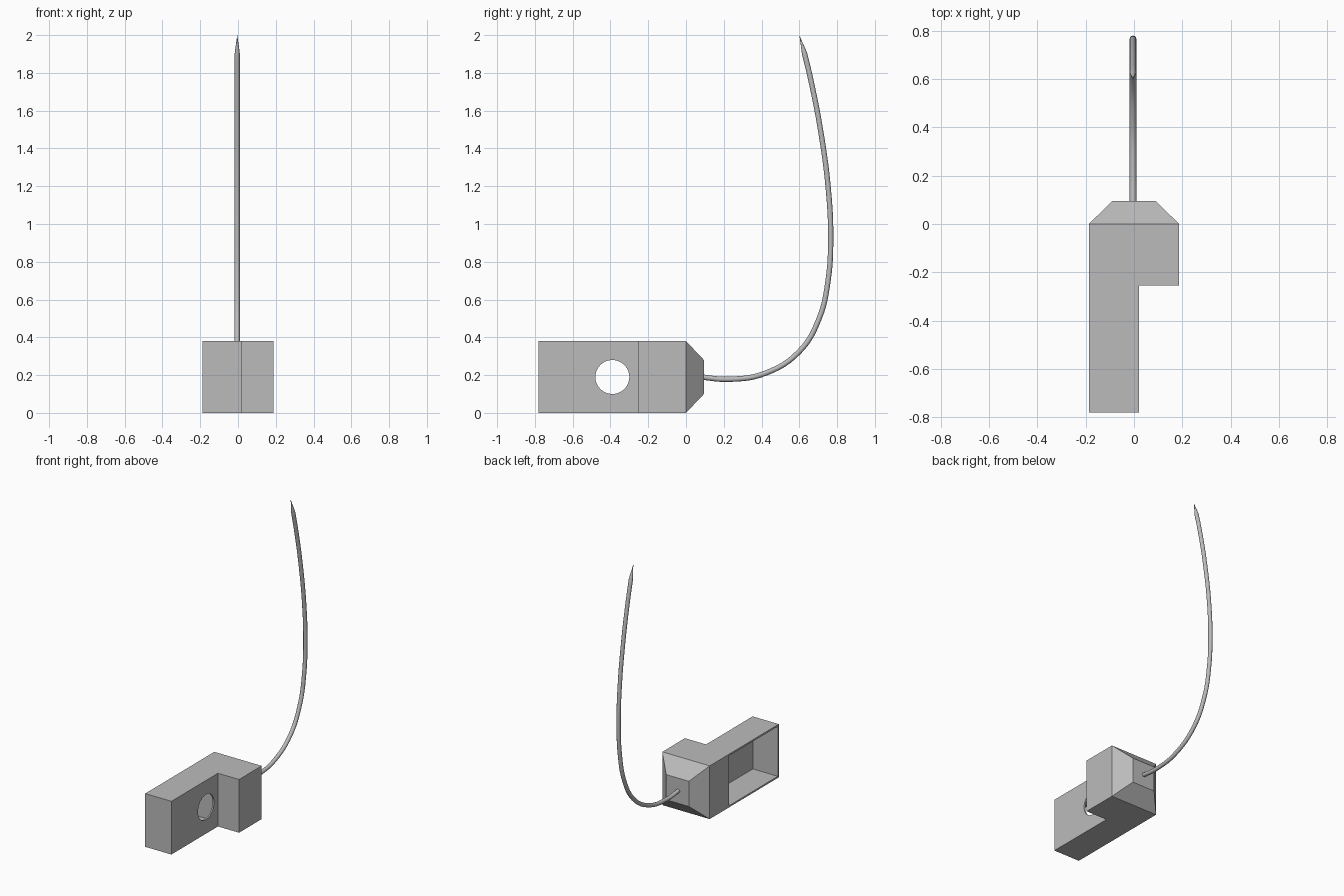
import bpy, bmesh, math
from mathutils import Vector

cube = bpy.data.objects.get("Cube")
if cube:
    bpy.data.objects.remove(cube, do_unlink=True)

GREY = (0.5, 0.5, 0.5, 1)
grey = bpy.data.materials.new("plain grey")
grey.use_nodes = True
grey.diffuse_color = GREY
grey.node_tree.nodes["Principled BSDF"].inputs["Base Color"].default_value = GREY


def add_mesh(name, bm):
    bmesh.ops.recalc_face_normals(bm, faces=bm.faces)
    mesh = bpy.data.meshes.new(name)
    bm.to_mesh(mesh)
    bm.free()
    obj = bpy.data.objects.new(name, mesh)
    bpy.context.collection.objects.link(obj)
    mesh.materials.append(grey)
    return obj


def activate(obj):
    bpy.ops.object.select_all(action="DESELECT")
    obj.select_set(True)
    bpy.context.view_layer.objects.active = obj


def cut(target, cutter):
    cutter.hide_render = True
    activate(target)
    mod = target.modifiers.new("cut", "BOOLEAN")
    mod.operation = "DIFFERENCE"
    mod.solver = "EXACT"
    mod.object = cutter
    bpy.ops.object.modifier_apply(modifier=mod.name)
    bpy.data.objects.remove(cutter, do_unlink=True)


# Stepped mounting block: L-shaped plan, raised to full height
HEIGHT = 0.38
plan = [(-0.187, -0.78), (0.02, -0.78), (0.02, -0.255),
        (0.187, -0.255), (0.187, 0), (-0.187, 0)]
bm = bmesh.new()
base = bm.faces.new([bm.verts.new((x, y, 0)) for x, y in plan])
raised = bmesh.ops.extrude_face_region(bm, geom=[base])["geom"]
bmesh.ops.translate(bm, vec=(0, 0, HEIGHT),
                    verts=[v for v in raised if isinstance(v, bmesh.types.BMVert)])
bmesh.ops.recalc_face_normals(bm, faces=bm.faces)

# Tapered collar drawn out of the back face
back = next(f for f in bm.faces if f.normal.y > 0.9)
collar = bmesh.ops.extrude_discrete_faces(bm, faces=[back])["faces"][0]
for v in collar.verts:
    v.co = Vector((math.copysign(0.09, v.co.x), 0.095,
                   HEIGHT / 2 + math.copysign(0.09, v.co.z - HEIGHT / 2)))
block = add_mesh("mounting_block", bm)

# Open pocket in the side of the arm, leaving thin walls
bm = bmesh.new()
bmesh.ops.create_cube(bm, size=1)
bmesh.ops.scale(bm, vec=(0.4, 0.548, HEIGHT - 0.024), verts=bm.verts)
bmesh.ops.translate(bm, vec=(-0.19, -0.494, HEIGHT / 2), verts=bm.verts)
cut(block, add_mesh("pocket_cutter", bm))

# Round hole through the remaining wall
bpy.ops.mesh.primitive_cylinder_add(vertices=32, radius=0.09, depth=0.2,
                                    location=(0.02, -0.39, HEIGHT / 2),
                                    rotation=(0, math.pi / 2, 0))
hole = bpy.context.object
hole.name = "hole_cutter"
cut(block, hole)

# Curved needle with a pointed tip
path = [(0.06, 0.192), (0.23, 0.178), (0.42, 0.21), (0.6, 0.325), (0.705, 0.5),
        (0.752, 0.7), (0.766, 0.93), (0.752, 1.2), (0.715, 1.48),
        (0.67, 1.72), (0.628, 1.9), (0.6, 2.0)]
curve = bpy.data.curves.new("needle", "CURVE")
curve.dimensions = "3D"
curve.bevel_depth = 0.014
curve.bevel_resolution = 4
curve.resolution_u = 6
curve.use_fill_caps = True
spline = curve.splines.new("BEZIER")
spline.bezier_points.add(len(path) - 1)
for point, (y, z) in zip(spline.bezier_points, path):
    point.co = (-0.004, y, z)
    point.handle_left_type = point.handle_right_type = "AUTO"
spline.bezier_points[-1].radius = 0.02
needle = bpy.data.objects.new("needle", curve)
bpy.context.collection.objects.link(needle)
curve.materials.append(grey)
activate(needle)
bpy.ops.object.convert(target="MESH")
bpy.ops.object.shade_smooth_by_angle(angle=math.radians(35))
